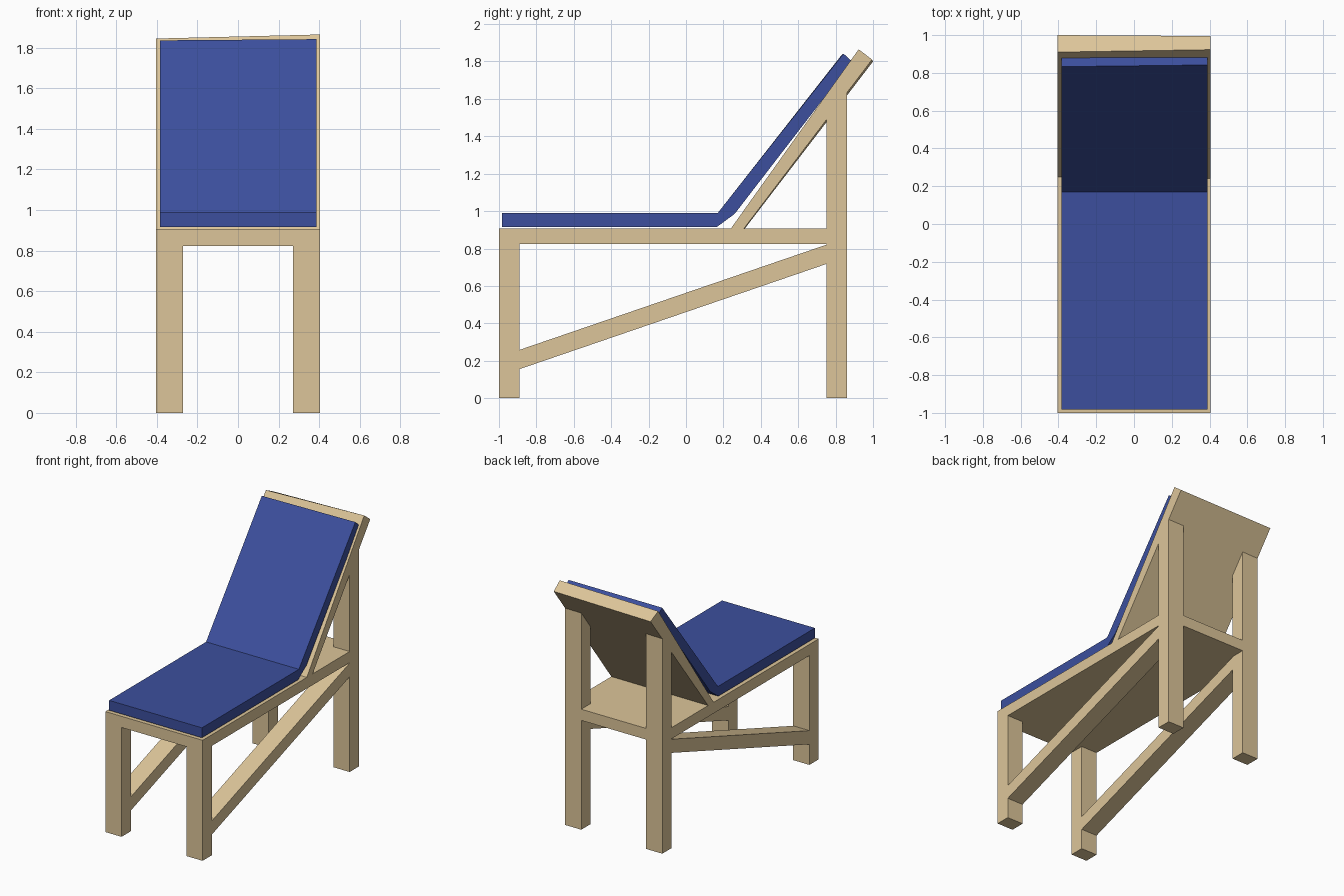
import bpy, bmesh

if "Cube" in bpy.data.objects:
    bpy.data.objects.remove(bpy.data.objects["Cube"])


def material(name, rgb):
    m = bpy.data.materials.new(name)
    m.diffuse_color = (*rgb, 1)
    m.use_nodes = True
    m.node_tree.nodes["Principled BSDF"].inputs["Base Color"].default_value = m.diffuse_color
    return m


wood = material("light wood", (0.72, 0.56, 0.32))
blue = material("blue fabric", (0.045, 0.078, 0.34))


def panel(name, left, right, x0, x1, mat):
    """Solid between a (y, z) side profile at x0 and a matching one at x1."""
    bm = bmesh.new()
    a = [bm.verts.new((x0, y, z)) for y, z in left]
    b = [bm.verts.new((x1, y, z)) for y, z in right]
    bm.faces.new(a)
    bm.faces.new(b[::-1])
    n = len(a)
    for i in range(n):
        j = (i + 1) % n
        bm.faces.new((a[i], b[i], b[j], a[j]))
    bmesh.ops.recalc_face_normals(bm, faces=bm.faces)
    mesh = bpy.data.meshes.new(name)
    bm.to_mesh(mesh)
    bm.free()
    mesh.materials.append(mat)
    ob = bpy.data.objects.new(name, mesh)
    bpy.context.collection.objects.link(ob)
    return ob


def rect(y0, y1, z0, z1):
    return [(y0, z0), (y1, z0), (y1, z1), (y0, z1)]


W, INNER = 0.405, 0.27          # half width, inner face of the legs
SEAT0, SEAT1 = 0.823, 0.907     # seat board underside and top

# Seat board
seat = rect(-1, 0.86, SEAT0, SEAT1)
panel("seat_board", seat, seat, -W, W, wood)

# Legs, sloping braces and backrest posts on both sides
side_parts = {
    "front_leg": rect(-1, -0.89, 0, SEAT0),
    "back_leg": rect(0.75, 0.86, 0, SEAT0),
    "brace": [(-0.89, 0.155), (0.75, 0.717), (0.75, 0.82), (-0.89, 0.258)],
    "back_post": [(0.75, SEAT1), (0.86, SEAT1), (0.86, 1.635), (0.75, 1.49)],
}
for side, x0, x1 in (("left", -W, -INNER), ("right", INNER, W)):
    for part, prof in side_parts.items():
        panel(f"{side}_{part}", prof, prof, x0, x1, wood)

# Leaning back board, slightly skewed from left to right
panel("back_board",
      [(0.25, SEAT1), (0.315, SEAT1), (1.0, 1.80), (0.91, 1.845)],
      [(0.24, SEAT1), (0.31, SEAT1), (0.995, 1.81), (0.923, 1.865)],
      -W, W, wood)

# Bent cushion over seat and back
lower = [(-0.983, 0.99), (-0.983, 0.915), (0.165, 0.915), (0.26, 0.985)]
panel("cushion",
      lower + [(0.883, 1.80), (0.833, 1.836), (0.17, 0.99)],
      lower + [(0.888, 1.80), (0.842, 1.842), (0.17, 0.99)],
      -0.385, 0.388, blue)
